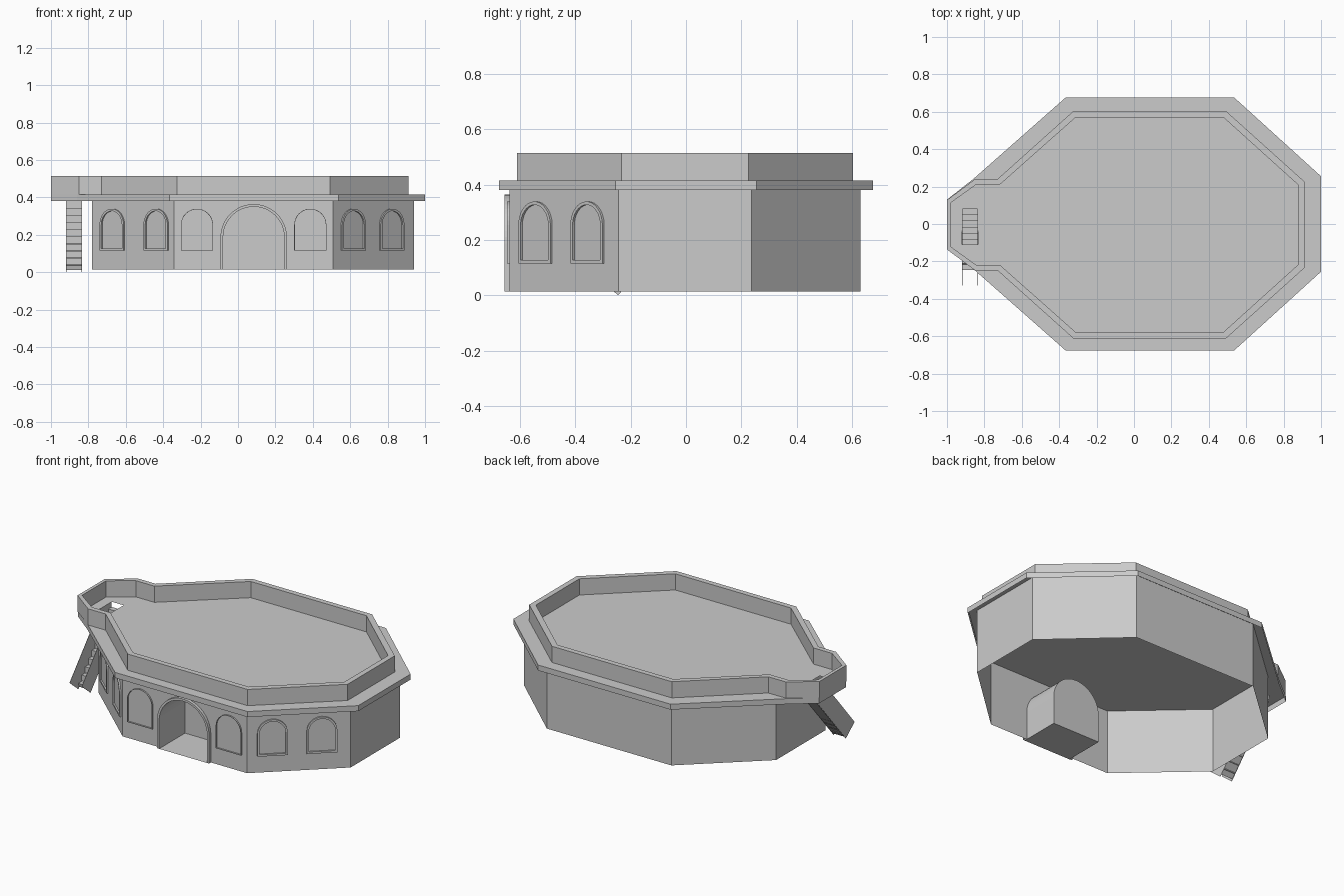
import bpy, bmesh, math
from mathutils import Vector

cube = bpy.data.objects.get("Cube")
if cube:
    bpy.data.objects.remove(cube, do_unlink=True)

stone = bpy.data.materials.new("grey_stone")
stone.use_nodes = True
GREY = (0.6, 0.6, 0.6, 1)
stone.diffuse_color = GREY
stone.node_tree.nodes["Principled BSDF"].inputs["Base Color"].default_value = GREY

# Heights of wall foot, roof edge, roof surface and parapet top
BASE, EDGE, ROOF, TOP = 0.013, 0.381, 0.415, 0.515


def make(name, faces):
    """Object from a list of faces, each a list of points."""
    bm = bmesh.new()
    for pts in faces:
        bm.faces.new([bm.verts.new(p) for p in pts])
    bmesh.ops.remove_doubles(bm, verts=bm.verts, dist=0.0001)
    bmesh.ops.recalc_face_normals(bm, faces=bm.faces)
    mesh = bpy.data.meshes.new(name)
    bm.to_mesh(mesh)
    bm.free()
    mesh.materials.append(stone)
    obj = bpy.data.objects.new(name, mesh)
    bpy.context.collection.objects.link(obj)


def strip(a, b, closed=True):
    """Quads joining two matching outlines."""
    n = len(a)
    return [[a[i], a[(i + 1) % n], b[(i + 1) % n], b[i]] for i in range(n if closed else n - 1)]


def prism(a, b):
    return strip(a, b) + [a, b]


def mirrored(half, shift):
    """Full outline from its back half, moved slightly along y."""
    return [(x, y + shift) for x, y in half] + [(x, shift - y) for x, y in reversed(half)]


def level(pts, z):
    return [Vector((x, y, z)) for x, y in pts]


def arch(width, bottom, top, segments=16):
    """Round-headed opening outline, from bottom left over the top to bottom right."""
    r = width / 2
    pts = [(-r, bottom)]
    for i in range(segments + 1):
        t = math.pi * (1 - i / segments)
        pts.append((r * math.cos(t), top - r + r * math.sin(t)))
    return pts + [(r, bottom)]


def place(pts, origin, along, out, push):
    """Stand a flat outline on a wall, pushed outward."""
    return [origin + along * u + out * push + Vector((0, 0, v)) for u, v in pts]


# Walls: open shell with an arched doorway in the front
walls = mirrored([(-0.78, 0.24), (-0.341, 0.634), (0.509, 0.634), (0.94, 0.24)], -0.004)
low, high = level(walls, BASE), level(walls, ROOF - 0.001)
quads = strip(low, high)
front = 5
door_at = Vector((0.084, walls[front][1], 0))
X, Y = Vector((1, 0, 0)), Vector((0, -1, 0))
door = arch(0.327, BASE, 0.35, 24)
del quads[front]
quads.append([low[6]] + place(door, door_at, X, Y, 0) + [low[5], high[5], high[6]])
make("walls", quads)

# Doorway alcove, running from the face of its surround inward
PROUD = 0.018
door_front = place(door, door_at, X, Y, PROUD)
door_back = place(door, door_at, X, Y, -0.235)
make("entrance_alcove", strip(door_front, door_back) + [door_back])


def surround(name, outer, inner, origin, along, out, depth, closed):
    """Raised trim between two outlines on a wall."""
    a, b = (place(outer, origin, along, out, p) for p in (0, depth))
    c, d = (place(inner, origin, along, out, p) for p in (0, depth))
    faces = []
    for s, t in ((a, b), (c, d), (b, d)):
        faces += strip(s, t, closed)
    make(name, faces)


surround("entrance_surround", arch(0.355, BASE, 0.364, 24), door, door_at, X, Y, PROUD, False)


# Arched window frames along the three front walls
def window(name, start, end, fraction, trim):
    a, b = Vector((*start, 0)), Vector((*end, 0))
    along = (b - a).normalized()
    out = Vector((along.y, -along.x, 0))
    surround(name, arch(0.172, 0.115, 0.339),
             arch(0.172 - 2 * trim, 0.115 + trim, 0.339 - trim),
             a.lerp(b, fraction), along, out, 0.009, True)


for side, start, end, spots, trim in (
        ("right", walls[7], walls[6], (0.25, 0.785), 0.012),
        ("front", walls[6], walls[5], (0.143, 0.856), 0.003),
        ("left", walls[5], walls[4], (0.245, 0.722), 0.012)):
    for n, spot in enumerate(spots):
        window(f"{side}_window_frame_{n + 1}", start, end, spot, trim)

# Roof sheet with a shallow skirt, notched for the stair opening
LEFT, RIGHT = -0.835, -0.92
half_roof = [(-1, 0), (-1, 0.13), (-0.86, 0.24), (-0.367, 0.675), (0.537, 0.675), (1, 0.255), (1, 0)]
roof_faces = []
for sign, reach in ((1, 0.08), (-1, -0.11)):
    rim = [(x, sign * y) for x, y in half_roof]
    notch = [(LEFT, 0), (LEFT, reach), (RIGHT, reach), (RIGHT, 0)]
    roof_faces.append(level(rim + notch, ROOF))
    roof_faces += strip(level(rim, EDGE), level(rim, ROOF), False)
make("roof", roof_faces)

# Parapet following the roof and balcony
outer = mirrored([(-1, 0.132), (-0.85, 0.244), (-0.73, 0.244), (-0.325, 0.607), (0.493, 0.607), (0.912, 0.23)], -0.004)
inner = mirrored([(-0.98, 0.117), (-0.845, 0.214), (-0.718, 0.214), (-0.312, 0.574), (0.478, 0.574), (0.879, 0.212)], -0.004)
foot, crest = level(outer, ROOF), level(outer, TOP)
lip, toe = level(inner, TOP), level(inner, ROOF)
make("parapet", strip(foot, crest) + strip(crest, lip) + strip(lip, toe))

# Stair flight: stepped top, sloping underside
steps, run, rise = 10, 0.0325, 0.0385
profile = [(-0.238, 0.012)]
for i in range(steps):
    y, z = -0.245 + run * i, 0.036 + rise * i
    profile += [(y, z), (y + run, z)]
profile.append((0.08, 0.375))
make("stair_steps", prism([Vector((LEFT - 0.002, *p)) for p in profile],
                          [Vector((RIGHT + 0.002, *p)) for p in profile]))

# Thin side boards of the stair, cut level with the roof
board = [(-0.245, 0), (-0.33, 0.07), (-0.035, ROOF), (0.08, ROOF), (0.08, 0.378)]
for name, x in (("left_stair_board", LEFT - 0.002), ("right_stair_board", RIGHT)):
    make(name, prism([Vector((x, *p)) for p in board], [Vector((x + 0.002, *p)) for p in board]))
